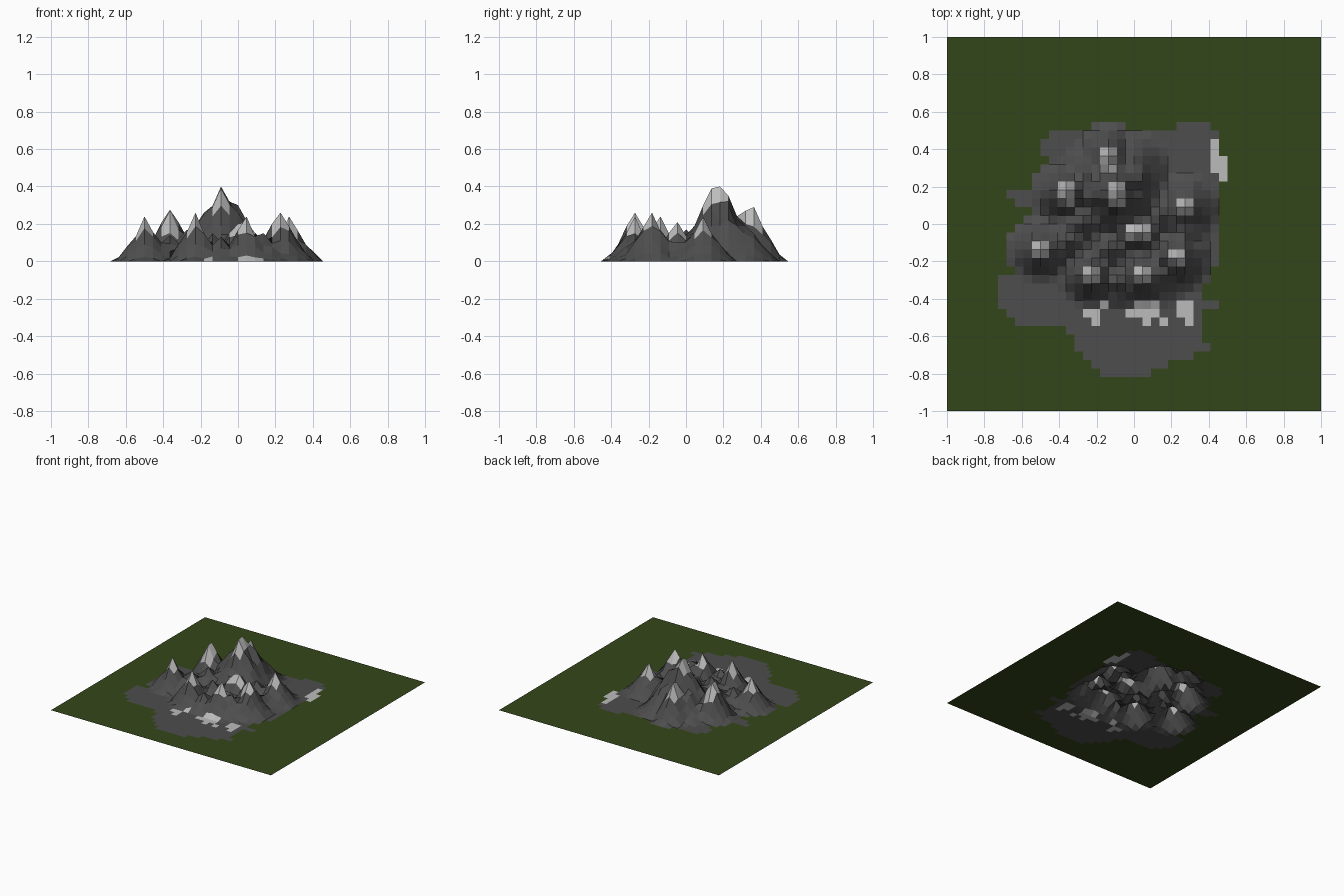
import bpy, bmesh, math, random

if "Cube" in bpy.data.objects:
    bpy.data.objects.remove(bpy.data.objects["Cube"])

random.seed(7)
N = 44
S = 2 / N

# Peaks in grid steps from the centre: x, y, height, radius in steps
PEAKS = [
    (-11, -3, .24, 3.6), (-8, 3.5, .31, 3.6), (-5, -6, .26, 3.5),
    (-2, 4, .40, 6.5), (-2, 3, .39, 5.5), (-3, 8, .29, 3.6), (-3, 7, .27, 4),
    (0, -1, .20, 4), (1, -1, .21, 4), (1, -6, .24, 3.7),
    (5, -4, .26, 4), (6, 2, .24, 3.9),
]
# Lower ridges that fill the saddles
RIDGES = [
    (-6, 0, .17, 4), (-3, -3, .15, 4), (3, 1, .15, 4), (-8, -2, .14, 3.5),
    (3, -6, .15, 3.5), (-2, -7, .13, 3), (0, 7, .19, 4), (-5, 6, .17, 3.5),
    (6, -1, .10, 3), (-5, 3, .19, 4), (0, 5, .30, 4),
]
# Rock apron: number of rows, first column, last column (top row downwards)
APRON = [
    (1, 5, 9), (1, -10, 10), (2, -11, 10), (1, -10, 10), (3, -9, 10),
    (1, -15, 10), (1, -14, 10), (2, -12, 9), (3, -12, 10), (2, -13, 10),
    (1, -14, 9), (3, -16, 8), (1, -16, 10), (1, -15, 8), (1, -14, 8),
    (1, -8, 8), (1, -7, 8), (1, -7, 9), (1, -6, 7), (1, -5, 4), (1, -4, 2),
]
# Snow patches on flat ground: column range, row range
PATCHES = [
    (9, 10, 6, 10), (10, 11, 5, 8), (-6, -4, -11, -10), (-5, -4, -12, -11),
    (-4, -3, -10, -9), (0, 3, -11, -9), (1, 2, -12, -11), (-1, 0, -11, -10),
    (5, 7, -11, -9), (6, 7, -12, -11), (3, 4, -12, -11),
]


def height(i, j):
    z = 0
    for x, y, h, r in PEAKS + RIDGES:
        t = math.hypot(i - x, j - y) / r
        if t < 1:
            k = 1 if t < .1 else random.uniform(.8, 1.1)
            z = max(z, h * (1 - t) ** 1.2 * k)
    return z if z > .008 else 0


def material(name, colour):
    m = bpy.data.materials.new(name)
    m.diffuse_color = (*colour, 1)
    m.use_nodes = True
    m.node_tree.nodes["Principled BSDF"].inputs["Base Color"].default_value = m.diffuse_color
    return m


# Apron lookup by row
spans = {}
row = 11
for count, a, b in APRON:
    for _ in range(count):
        spans[row] = (a, b)
        row -= 1


def is_patch(i, j):
    return any(a <= i < b and c <= j < d for a, b, c, d in PATCHES)


# Terrain sheet
bm = bmesh.new()
H = N // 2
verts = {(i, j): bm.verts.new((i * S, j * S, height(i, j)))
         for i in range(-H, H + 1) for j in range(-H, H + 1)}
for i in range(-H, H):
    for j in range(-H, H):
        f = bm.faces.new([verts[i, j], verts[i + 1, j],
                          verts[i + 1, j + 1], verts[i, j + 1]])
        mean = sum(v.co.z for v in f.verts) / 4
        near_top = any(math.hypot(i + .5 - x, j + .5 - y) < 1.2
                       for x, y, h, r in PEAKS)
        a, b = spans.get(j, (99, 99))
        if (near_top and mean > .13) or is_patch(i, j):
            f.material_index = 2
        elif mean > 0 or a <= i < b:
            f.material_index = 1

mesh = bpy.data.meshes.new("mountain_terrain")
bm.to_mesh(mesh)
bm.free()
for name, colour in [("grass", (.034, .062, .010)), ("rock", (.075, .075, .075)),
                     ("snow", (.5, .5, .5))]:
    mesh.materials.append(material(name, colour))
terrain = bpy.data.objects.new("mountain_terrain", mesh)
bpy.context.collection.objects.link(terrain)
